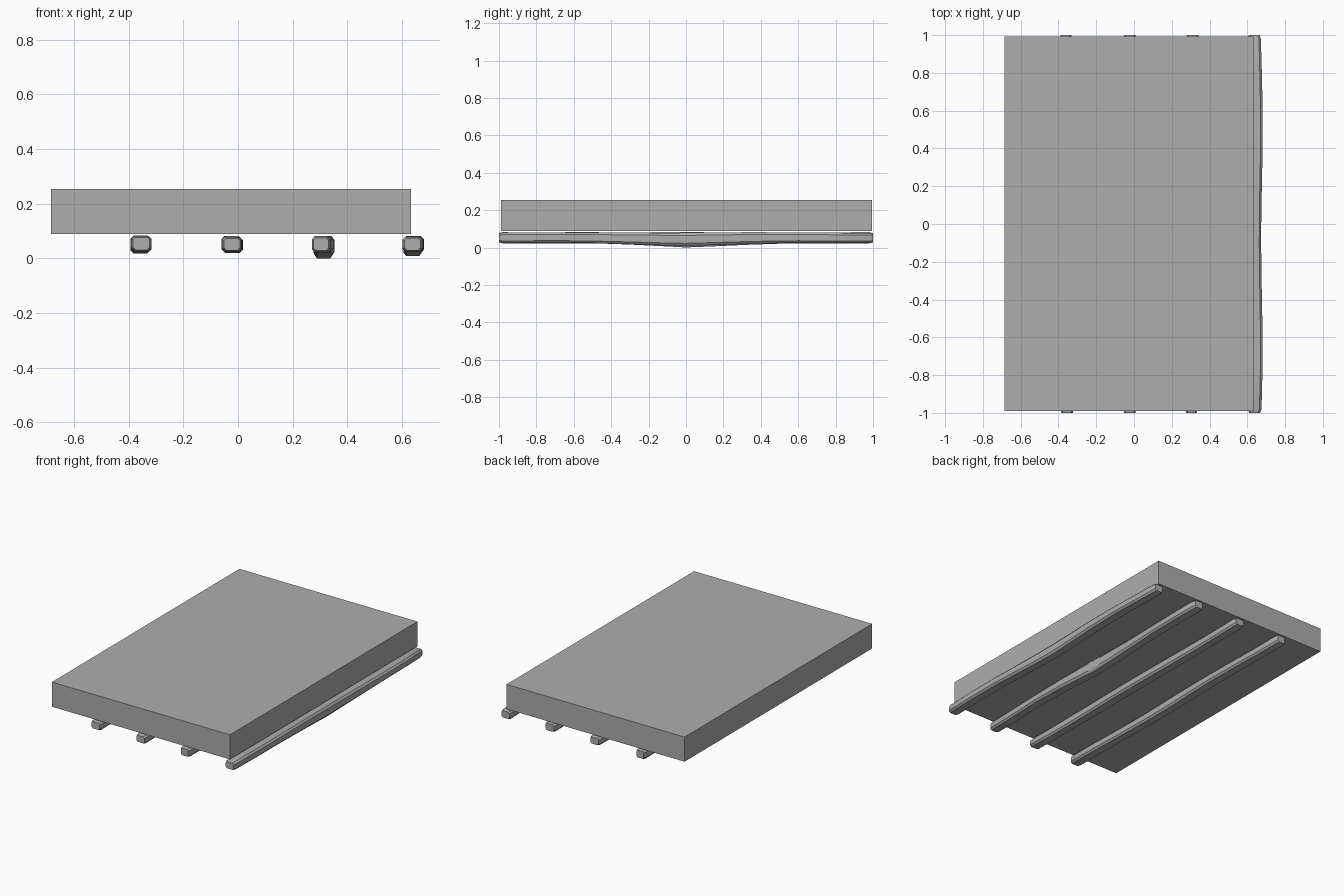
import bpy, bmesh, math

cube = bpy.data.objects.get("Cube")
if cube:
    bpy.data.objects.remove(cube)

grey = bpy.data.materials.new("plain_grey")
grey.use_nodes = True
colour = (0.42, 0.42, 0.42, 1)
grey.diffuse_color = colour
grey.node_tree.nodes["Principled BSDF"].inputs["Base Color"].default_value = colour


def finish(name, bm):
    bmesh.ops.recalc_face_normals(bm, faces=bm.faces)
    mesh = bpy.data.meshes.new(name)
    bm.to_mesh(mesh)
    bm.free()
    mesh.materials.append(grey)
    obj = bpy.data.objects.new(name, mesh)
    bpy.context.collection.objects.link(obj)
    return obj


# Thick rectangular slab
bm = bmesh.new()
bmesh.ops.create_cube(bm, size=1)
bmesh.ops.scale(bm, vec=(1.318, 1.983, 0.165), verts=bm.verts)
bmesh.ops.translate(bm, vec=(-0.026, 0.002, 0.171), verts=bm.verts)
finish("slab", bm)

# Rough hewn beams: chamfered section swept along y, drooping near the middle
SECTION = [(-1, -0.6), (-0.7, -1), (0.7, -1), (1, -0.6),
           (1, 0.6), (0.7, 1), (-0.7, 1), (-1, 0.6)]
STATIONS = [-1, -0.98, -0.8, -0.55, -0.3, -0.12, 0, 0.15, 0.35, 0.6, 0.8, 0.98, 1]


def beam(name, x, droop, shift, phase):
    bm = bmesh.new()
    rings = []
    for y in STATIONS:
        sag = max(0, 1 - abs(y) / 0.5)
        end = 0.8 if abs(y) == 1 else 1
        wave = 0.003 * math.sin(5 * y + phase)
        half_w = (0.036 + wave * 0.6) * end
        top = 0.083 - 0.004 * abs(math.sin(3 * y + phase))
        bottom = 0.024 - droop * sag + wave * 0.5
        cx = x + wave + shift * (1 - y * y)
        cz, half_h = (top + bottom) / 2, (top - bottom) / 2 * end
        rings.append([bm.verts.new((cx + u * half_w, y, cz + v * half_h))
                      for u, v in SECTION])
    n = len(SECTION)
    for a, b in zip(rings, rings[1:]):
        for i in range(n):
            j = (i + 1) % n
            bm.faces.new((a[i], a[j], b[j], b[i]))
    bm.faces.new(rings[0])
    bm.faces.new(rings[-1])
    obj = finish(name, bm)
    bpy.ops.object.select_all(action="DESELECT")
    obj.select_set(True)
    bpy.context.view_layer.objects.active = obj
    bpy.ops.object.shade_smooth_by_angle(angle=math.radians(30))


for i, (x, droop, shift) in enumerate([(-0.357, 0.006, 0.0), (-0.023, 0.006, 0.0),
                                       (0.307, 0.023, 0.007), (0.638, 0.014, 0.004)]):
    beam(f"beam_{i + 1}", x, droop, shift, i * 1.7)
